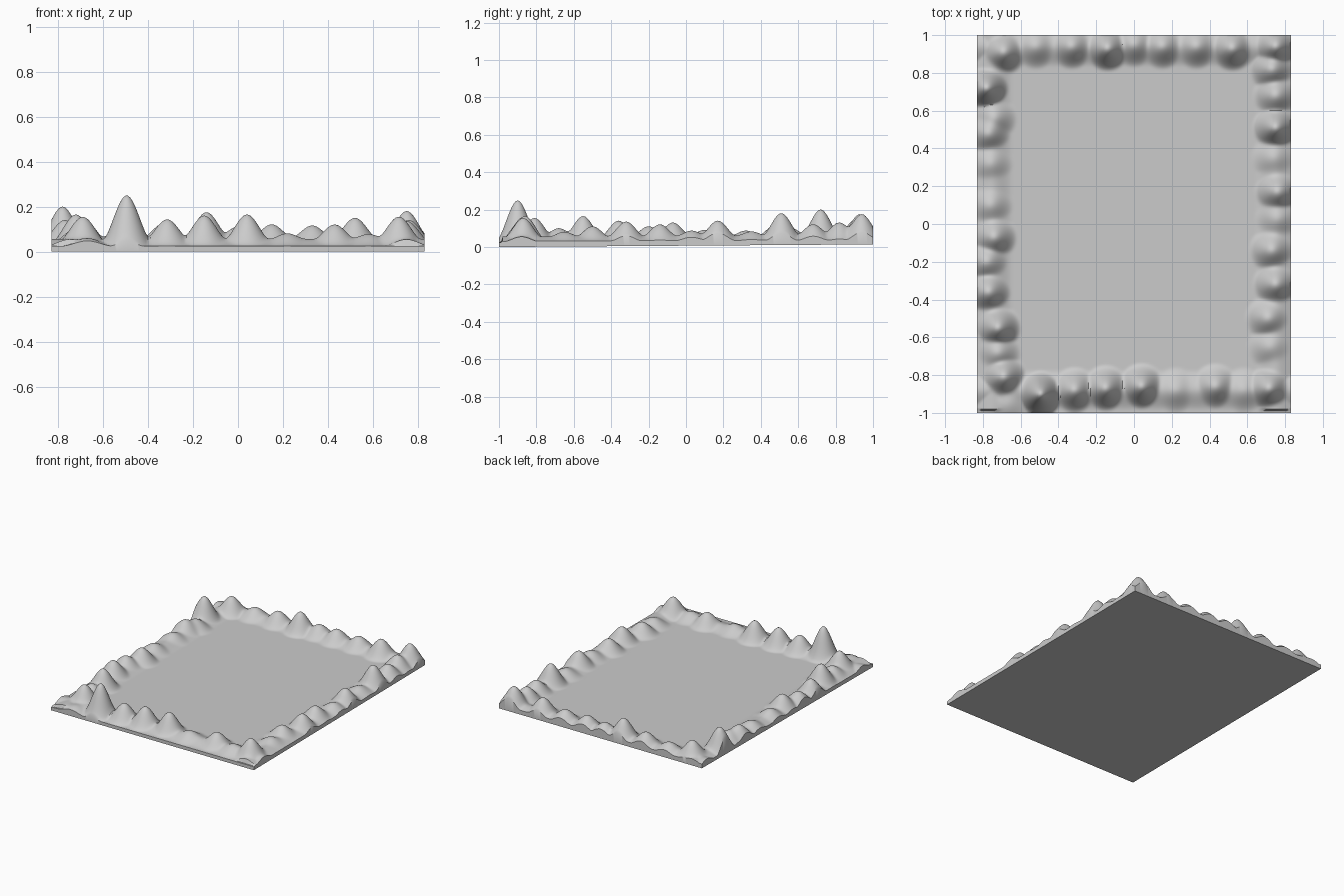
import bpy, bmesh
from math import floor

if "Cube" in bpy.data.objects:
    bpy.data.objects.remove(bpy.data.objects["Cube"])

HX, HY = 0.83, 1.0
NX, NY = 166, 200
R = 0.125

# mound centres and peak heights (x, y, z), one row per side
front = [(-.67, -.95, .06), (-.495, -.9, .25), (-.315, -.88, .143), (-.15, -.87, .16),
         (.04, -.86, .165), (.22, -.88, .078), (.43, -.86, .12), (.58, -.88, .075), (.715, -.87, .155)]
right = [(.72, -.65, .08), (.71, -.5, .11), (.75, -.32, .135), (.73, -.14, .12), (.76, .03, .085),
         (.76, .17, .14), (.74, .35, .08), (.75, .51, .18), (.75, .68, .12), (.73, .82, .13), (.75, .94, .175)]
back = [(.52, .93, .15), (.33, .94, .115), (.15, .94, .12), (0, .95, .11),
        (-.14, .93, .175), (-.33, .94, .125), (-.52, .94, .1), (-.69, .91, .15)]
left = [(-.78, .72, .2), (-.74, .56, .1), (-.77, .48, .12), (-.76, .32, .085), (-.76, .1, .09),
        (-.74, -.07, .13), (-.78, -.2, .11), (-.77, -.36, .14), (-.72, -.55, .165),
        (-.72, -.68, .1), (-.69, -.81, .155)]
mounds = front + right + back + left


def smooth(t):
    t = max(0.0, min(1.0, t))
    return t * t * (3 - 2 * t)


def underside(y):
    return 0.007 * (y + 1)


def ground(y):
    return 0.025 + 0.004 * (y + 1)


def height(x, y):
    g = ground(y)
    total = 0.0
    # low bank running under the mounds
    d = min(abs(abs(x) - 0.75), abs(y + 0.88), abs(y - 0.94))
    if abs(x) < 0.84 and y > -0.99:
        total += (0.03 * smooth(1 - d / 0.11)) ** 3
    for mx, my, mz in mounds:
        q = ((x - mx) ** 2 + (y - my) ** 2) ** 0.5
        if q < R:
            total += ((mz - g) * smooth(1 - q / R)) ** 3
    return g + total ** (1 / 3)


bm = bmesh.new()

# sculpted top surface
grid = []
for j in range(NY + 1):
    y = -HY + 2 * HY * j / NY
    row = []
    for i in range(NX + 1):
        x = -HX + 2 * HX * i / NX
        row.append(bm.verts.new((x, y, height(x, y))))
    grid.append(row)
for j in range(NY):
    for i in range(NX):
        bm.faces.new((grid[j][i], grid[j][i + 1], grid[j + 1][i + 1], grid[j + 1][i]))

# straight side walls and flat underside
rim = (grid[0][:-1] + [r[-1] for r in grid[:-1]]
       + grid[-1][:0:-1] + [r[0] for r in grid[:0:-1]])
low = [bm.verts.new((v.co.x, v.co.y, underside(v.co.y))) for v in rim]
n = len(rim)
for k in range(n):
    m = (k + 1) % n
    bm.faces.new((rim[k], low[k], low[m], rim[m]))
bm.faces.new(low[::-1])
bmesh.ops.recalc_face_normals(bm, faces=bm.faces)

mesh = bpy.data.meshes.new("mound_bordered_ground")
bm.to_mesh(mesh)
bm.free()
obj = bpy.data.objects.new("mound_bordered_ground", mesh)
bpy.context.collection.objects.link(obj)
bpy.context.view_layer.objects.active = obj
obj.select_set(True)
bpy.ops.object.shade_smooth_by_angle(angle=0.7)
